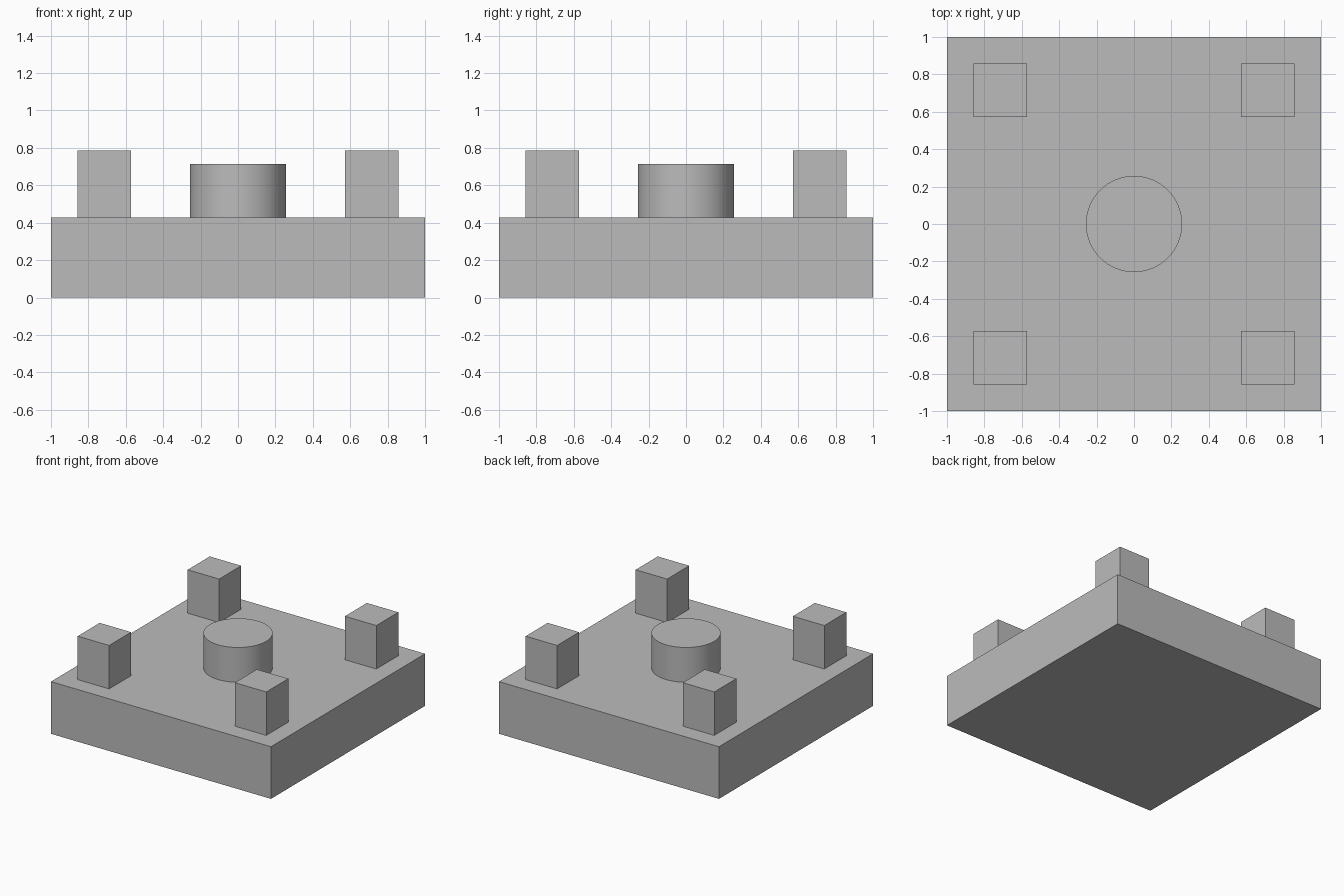
import bpy
import math

if "Cube" in bpy.data.objects:
    bpy.data.objects.remove(bpy.data.objects["Cube"], do_unlink=True)

U = 1 / 7  # module: the base plate is 14 modules wide
BASE_TOP = 3 * U

# Single plain material
grey = bpy.data.materials.new("plain grey")
grey.use_nodes = True
colour = (0.5, 0.5, 0.5, 1)
grey.diffuse_color = colour
grey.node_tree.nodes["Principled BSDF"].inputs["Base Color"].default_value = colour


def finish(name):
    obj = bpy.context.object
    obj.name = name
    obj.data.materials.append(grey)
    return obj


def box(name, x, y, bottom, width, height):
    bpy.ops.mesh.primitive_cube_add(size=1, location=(x, y, bottom + height / 2))
    obj = finish(name)
    obj.scale = (width, width, height)
    bpy.ops.object.transform_apply(location=False, rotation=False, scale=True)


# Base plate
box("base_plate", 0, 0, 0, 14 * U, BASE_TOP)

# Corner posts
for side, sx in (("left", 1), ("right", -1)):
    for end, sy in (("front", -1), ("back", 1)):
        box(f"{end}_{side}_post", sx * 5 * U, sy * 5 * U, BASE_TOP, 2 * U, 2.5 * U)

# Round centre boss
bpy.ops.mesh.primitive_cylinder_add(vertices=64, radius=1.8 * U, depth=2 * U,
                                    location=(0, 0, BASE_TOP + U))
finish("centre_boss")
bpy.ops.object.shade_smooth_by_angle(angle=math.radians(30))
